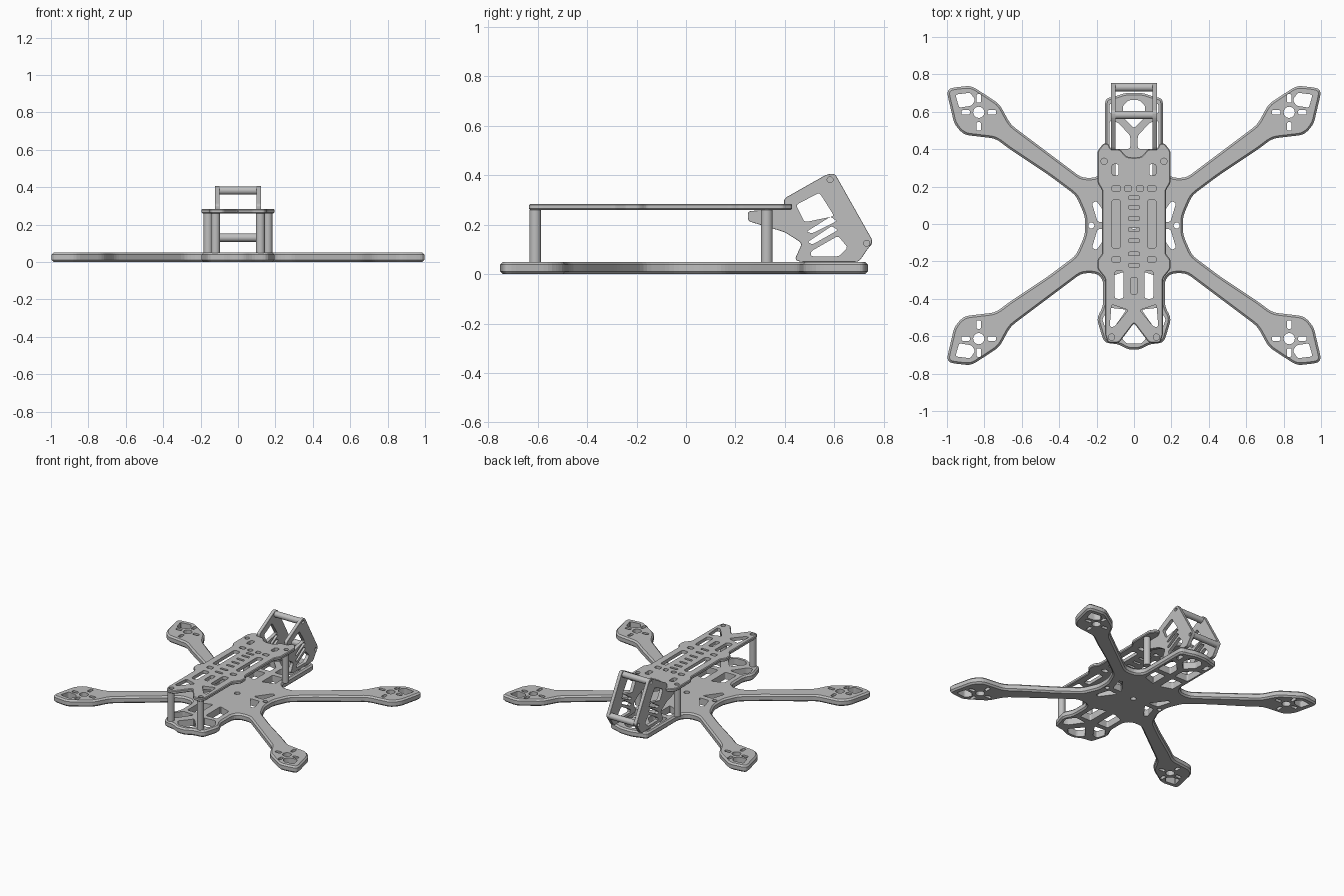
import bpy
import bmesh
from math import cos, sin, pi
from mathutils import Vector, Matrix

old = bpy.data.objects.get("Cube")
if old:
    bpy.data.objects.remove(old, do_unlink=True)

grey = bpy.data.materials.new("carbon_grey")
grey.use_nodes = True
grey.diffuse_color = (0.52, 0.52, 0.52, 1)
grey.node_tree.nodes["Principled BSDF"].inputs["Base Color"].default_value = grey.diffuse_color


def rounded(points, radius=0.012, steps=3):
    """Replace each corner of an outline with a short curve."""
    result = []
    count = len(points)
    for i in range(count):
        p = Vector(points[i])
        before = Vector(points[i - 1]) - p
        after = Vector(points[(i + 1) % count]) - p
        a = p + before.normalized() * min(radius, before.length * 0.45)
        b = p + after.normalized() * min(radius, after.length * 0.45)
        for k in range(steps + 1):
            t = k / steps
            result.append(a * (1 - t) ** 2 + p * 2 * t * (1 - t) + b * t * t)
    return result


def inset(points, amount):
    """Move a counter-clockwise outline inward."""
    result = []
    for i, p in enumerate(points):
        u = (p - points[i - 1]).normalized()
        v = (points[(i + 1) % len(points)] - p).normalized()
        normal = Vector((-u.y - v.y, u.x + v.x)).normalized()
        result.append(p + normal * amount / max(normal.dot(Vector((-u.y, u.x))), 0.5))
    return result


def mirrored(half):
    return half + [(-x, y) for x, y in reversed(half) if x != 0]


def flip(points, sx, sy):
    return [(x * sx, y * sy) for x, y in points]


def circle(x, y, r, n=16):
    return [(x + r * cos(2 * pi * i / n), y + r * sin(2 * pi * i / n)) for i in range(n)]


def slot(x, y, w, h):
    w, h = w / 2, h / 2
    return rounded([(x - w, y - h), (x + w, y - h), (x + w, y + h), (x - w, y + h)], min(w, h) * 0.7)


def both_sides(shapes):
    return [flip(s, side, 1) for s in shapes for side in (1, -1)]


def plate(name, outline, holes, low, high, chamfer):
    """Flat plate with a chamfered rim and straight cut-outs."""
    bm = bmesh.new()
    bottom, top = [], []

    def wall(levels):
        rings = [[bm.verts.new((p[0], p[1], z)) for p in shape] for shape, z in levels]
        for a, b in zip(rings, rings[1:]):
            for i in range(len(a)):
                bm.faces.new((a[i - 1], a[i], b[i], b[i - 1]))
        for ring, edges in ((rings[0], bottom), (rings[-1], top)):
            edges.extend(bm.edges.get((ring[i - 1], ring[i])) for i in range(len(ring)))

    inner = inset(outline, chamfer)
    wall([(inner, low), (outline, low + chamfer), (outline, high - chamfer), (inner, high)])
    for hole in holes:
        wall([(hole, low), (hole, high)])
    for edges in (bottom, top):
        bmesh.ops.triangle_fill(bm, edges=edges, use_beauty=True, normal=(0, 0, 1))
    bmesh.ops.recalc_face_normals(bm, faces=bm.faces)
    mesh = bpy.data.meshes.new(name)
    bm.to_mesh(mesh)
    bm.free()
    mesh.materials.append(grey)
    obj = bpy.data.objects.new(name, mesh)
    bpy.context.collection.objects.link(obj)
    return obj


def rod(name, location, radius, length, across=False):
    bpy.ops.mesh.primitive_cylinder_add(vertices=24, radius=radius, depth=length, location=location,
                                        rotation=(0, pi / 2 if across else 0, 0))
    obj = bpy.context.object
    obj.name = name
    obj.data.materials.append(grey)
    bpy.ops.object.shade_smooth_by_angle()


# Base plate with four arms
arm = [(.262, .05), (.31, .16), (.45, .265), (.66, .405), (.74, .465), (.91, .485), (.96, .54),
       (1, .71), (.985, .735), (.87, .748), (.72, .65), (.66, .54), (.28, .255), (.2, .255)]
nose = [(0, -.664), (.035, -.662), (.08, -.635), (.16, -.627), (.2, -.495), (.165, -.435), (.165, -.29)]
tail = [(.155, .3), (.155, .68), (.1, .69), (.05, .708), (0, .71)]
outline = mirrored(nose + flip(arm, 1, -1)[::-1] + arm + tail)

motor_x, motor_y = .83, .605
motor_holes = [circle(motor_x, motor_y, .03)]
for sign in (1, -1):
    motor_holes.append(slot(motor_x + sign * .07, motor_y, .045, .024))
    motor_holes.append(slot(motor_x, motor_y + sign * .075, .024, .045))
motor_holes.append(rounded([(.955, .7), (.875, .71), (.848, .67), (.87, .64), (.935, .63)]))

base_holes = [flip(h, sx, sy) for h in motor_holes for sx in (1, -1) for sy in (1, -1)]
window = rounded([(.12, .02), (.195, .02), (.225, .12), (.2, .13)], .008)
base_holes += [flip(window, sx, sy) for sx in (1, -1) for sy in (1, -1)]
base_holes += both_sides([
    circle(.228, 0, .016),
    rounded([(.03, .24), (.12, .27), (.12, .37), (.03, .37)]),
    rounded([(.02, .41), (.13, .41), (.13, .56), (.085, .55), (.02, .48)]),
    rounded([(.1, .59), (.13, .6), (.13, .65), (.1, .65)], .008),
    rounded([(.03, -.24), (.12, -.27), (.12, -.41), (.03, -.41)]),
    rounded([(.04, -.45), (.13, -.44), (.17, -.5), (.15, -.56), (.11, -.55)]),
])
base_holes += [
    circle(0, 0, .02),
    rounded([(0, .52), (.06, .58), (.06, .64), (.03, .67), (-.03, .67), (-.06, .64), (-.06, .58)]),
    rounded([(0, -.5), (.075, -.59), (.04, -.632), (-.04, -.632), (-.075, -.59)]),
]
base = plate("base_plate_with_arms", rounded(outline, .03), base_holes, 0, .05, .011)
base.location.y = -.008

# Upper deck
deck = [(0, -.53), (.08, -.635), (.14, -.635), (.155, -.59), (.155, -.29), (.195, -.24), (.195, -.19),
        (.17, -.16), (.17, .18), (.195, .22), (.195, .39), (.165, .43), (.135, .43), (.125, .4),
        (.075, .4), (.04, .36), (0, .355)]
deck_holes = both_sides([
    slot(.095, 0, .048, .26),
    slot(.08, -.325, .048, .15),
    slot(.095, .19, .045, .032),
    slot(.032, .19, .035, .032),
    slot(.095, -.19, .045, .032),
    slot(.1, .29, .035, .06),
    circle(.16, .335, .017),
    circle(.12, -.605, .017),
    rounded([(.03, -.46), (.12, -.43), (.13, -.55), (.105, -.55)]),
])
# Plain lightening slots along the centre line
deck_holes += [slot(0, y, .06, .018) for y in (-.22, -.16, -.09, -.03, .03, .09, .14)]
deck_holes.append(slot(0, -.33, .034, .09))
plate("upper_deck", rounded(mirrored(deck)), deck_holes, .26, .284, .005)

# Standoff posts
for side in (1, -1):
    rod("front_post", (side * .12, -.61, .154), .024, .212)
    rod("rear_post", (side * .16, .327, .154), .024, .212)

# Camera cage cheeks, drawn in (y, z) and stood upright
cheek = [(.25, .255), (.25, .215), (.4, .17), (.47, .125), (.44, .06), (.46, .05), (.7, .05),
         (.757, .133), (.602, .408), (.57, .404), (.395, .305), (.4, .265)]
cheek_holes = [
    rounded([(.445, .28), (.54, .33), (.6, .235), (.48, .21)]),
    rounded([(.488, .172), (.51, .165), (.61, .215), (.585, .233)], .008),
    rounded([(.492, .13), (.512, .12), (.615, .178), (.59, .195)], .008),
    rounded([(.505, .092), (.615, .155), (.655, .108), (.62, .072), (.505, .072)]),
    circle(.583, .382, .012),
    circle(.731, .125, .012),
]
for side in (1, -1):
    obj = plate("camera_cheek", rounded(cheek, .015), cheek_holes, -.0125, .0125, .001)
    stand = Matrix(((0, 0, 1, side * .1115), (1, 0, 0, 0), (0, 1, 0, 0), (0, 0, 0, 1)))
    obj.data.transform(stand)

# Cross bars between the cheeks
rod("upper_cross_bar", (0, .583, .382), .022, .2, True)
rod("lower_cross_bar", (0, .731, .13), .022, .2, True)
